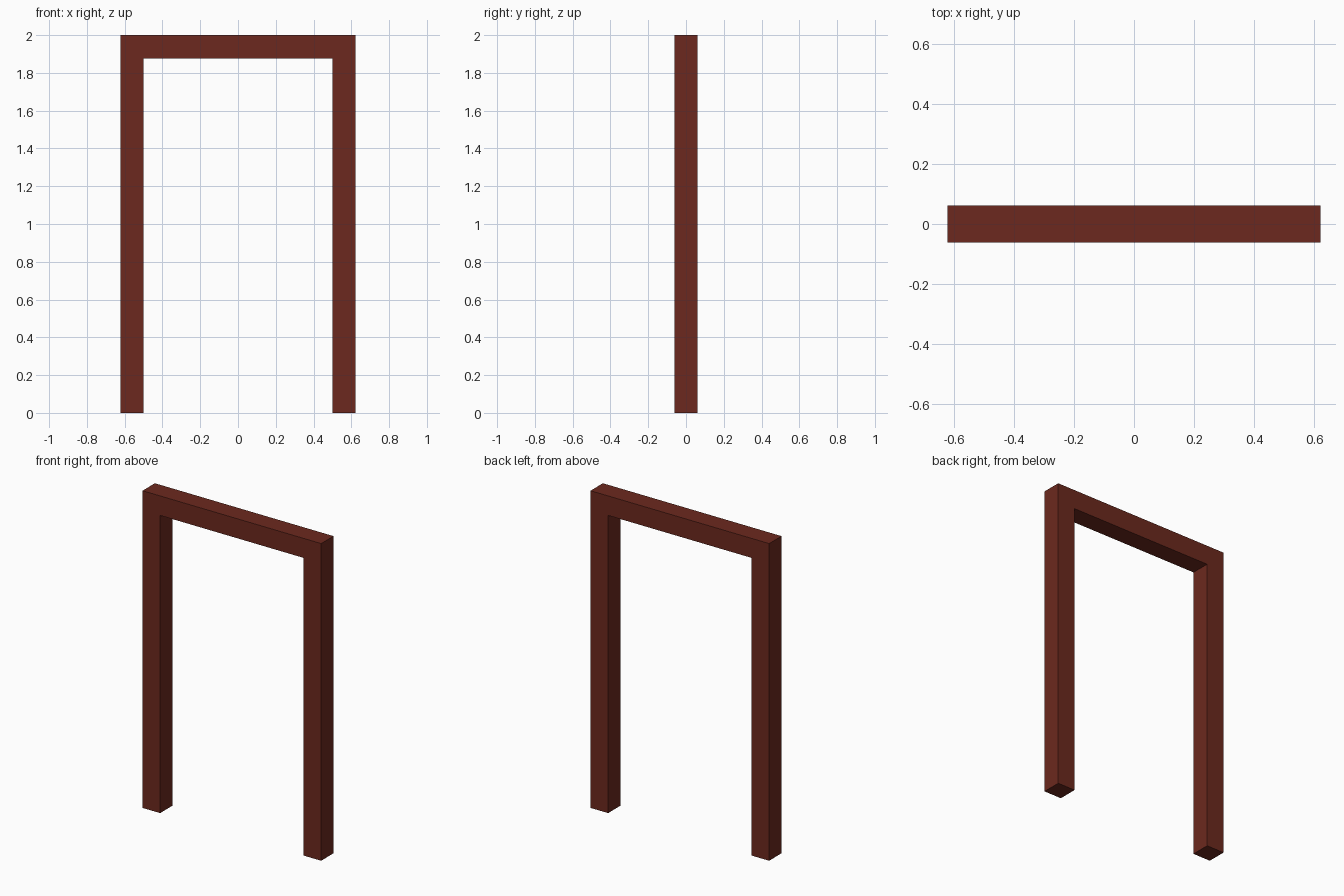
import bpy, bmesh
from mathutils import Vector

if "Cube" in bpy.data.objects:
    bpy.data.objects.remove(bpy.data.objects["Cube"])

OUT, INN, TOP, UNDER, HALF = 0.623, 0.5, 2.0, 1.877, 0.0615

# Door frame: one U-shaped profile extruded through its depth
half = [(INN, UNDER), (INN, 0), (OUT, 0), (OUT, TOP)]
profile = half + [(-x, z) for x, z in reversed(half)]
bm = bmesh.new()
face = bm.faces.new([bm.verts.new((x, -HALF, z)) for x, z in profile])
ext = bmesh.ops.extrude_face_region(bm, geom=[face], use_keep_orig=True)
verts = [g for g in ext["geom"] if isinstance(g, bmesh.types.BMVert)]
bmesh.ops.translate(bm, verts=verts, vec=Vector((0, 2 * HALF, 0)))
bmesh.ops.recalc_face_normals(bm, faces=bm.faces)
mesh = bpy.data.meshes.new("door_frame")
bm.to_mesh(mesh)
bm.free()
frame = bpy.data.objects.new("door_frame", mesh)
bpy.context.collection.objects.link(frame)

# Dark red-brown wood
wood = bpy.data.materials.new("red_brown_wood")
wood.diffuse_color = (0.15, 0.022, 0.013, 1)
wood.use_nodes = True
wood.node_tree.nodes["Principled BSDF"].inputs["Base Color"].default_value = wood.diffuse_color
mesh.materials.append(wood)
